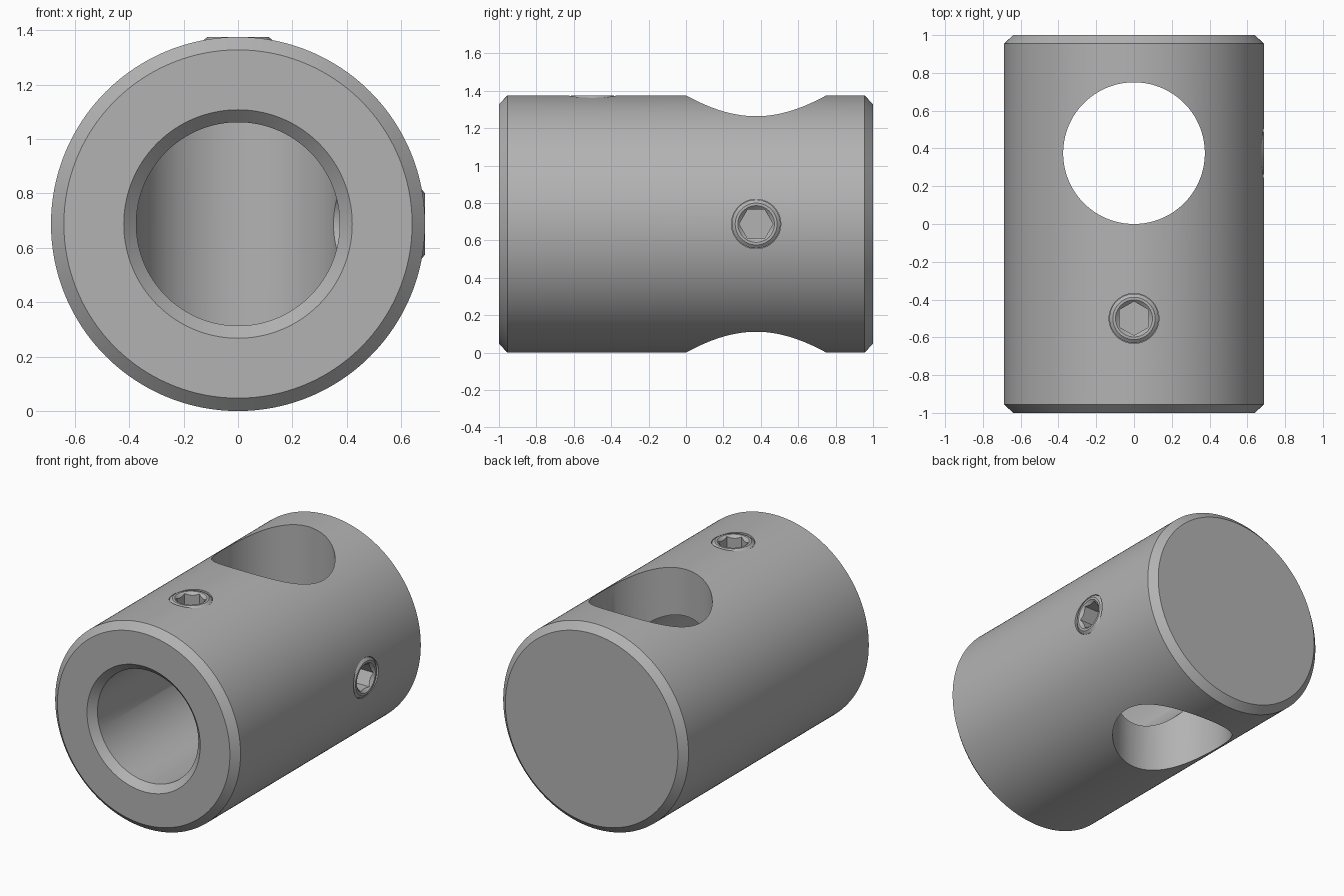
import bpy, bmesh
from math import pi, sin, cos, radians
from mathutils import Matrix

cube = bpy.data.objects.get("Cube")
if cube:
    bpy.data.objects.remove(cube, do_unlink=True)

R = 0.6875        # body radius, also the height of its axis
BORE = 0.375      # radius of both tube sockets
SCREW = 0.13      # set screw radius

steel = bpy.data.materials.new("grey steel")
steel.use_nodes = True
colour = (0.45, 0.45, 0.45, 1)
steel.diffuse_color = colour
bsdf = next(n for n in steel.node_tree.nodes if n.type == 'BSDF_PRINCIPLED')
bsdf.inputs["Base Color"].default_value = colour


def lathe(name, profile, sides, place, phase=0.0):
    """Closed solid turned about local z from (radius, height) points, bottom to top."""
    bm = bmesh.new()
    rings = [[bm.verts.new((r * cos(phase + 2 * pi * i / sides),
                            r * sin(phase + 2 * pi * i / sides), z))
              for i in range(sides)] for r, z in profile]
    for low, high in zip(rings, rings[1:]):
        for i in range(sides):
            j = (i + 1) % sides
            bm.faces.new((low[i], low[j], high[j], high[i]))
    bm.faces.new(rings[0][::-1])
    bm.faces.new(rings[-1])
    bm.transform(place)
    mesh = bpy.data.meshes.new(name)
    bm.to_mesh(mesh)
    bm.free()
    mesh.materials.append(steel)
    obj = bpy.data.objects.new(name, mesh)
    bpy.context.collection.objects.link(obj)
    return obj


def select(obj):
    bpy.ops.object.select_all(action='DESELECT')
    obj.select_set(True)
    bpy.context.view_layer.objects.active = obj


def cut(obj, cutter):
    """Subtract the cutter and discard it."""
    mod = obj.modifiers.new("cut", 'BOOLEAN')
    mod.operation = 'DIFFERENCE'
    mod.solver = 'EXACT'
    mod.object = cutter
    select(obj)
    bpy.ops.object.modifier_apply(modifier=mod.name)
    bpy.data.objects.remove(cutter, do_unlink=True)


def smooth(obj):
    select(obj)
    bpy.ops.object.shade_smooth_by_angle(angle=radians(25))


# Chamfered round body lying along y
axis = Matrix.Translation((0, 0, R)) @ Matrix.Rotation(-pi / 2, 4, 'X')
body = lathe("connector_body", [(0.64, -1), (R, -0.955), (R, 0.955), (0.64, 1)], 192, axis)

# Vertical through socket, then the front socket with a chamfered mouth that meets it
cut(body, lathe("through_cutter", [(BORE, -0.2), (BORE, 1.6)], 128,
                Matrix.Translation((0, 0.375, 0))))
cut(body, lathe("bore_cutter", [(0.52, -1.1), (0.42, -1), (BORE - 0.001, -0.955),
                                (BORE - 0.001, 0.37)], 128, axis))

# Set screws: one on top for the front socket, one on the left for the through socket
places = {
    "top_set_screw": Matrix.Translation((0, -0.5, R)),
    "side_set_screw": Matrix.Translation((0, 0.375, R)) @ Matrix.Rotation(pi / 2, 4, 'Y'),
}
for name, place in places.items():
    cut(body, lathe("hole_cutter", [(SCREW + 0.002, 0), (SCREW + 0.002, 0.9)], 64, place))
    screw = lathe(name, [(0.11, 0.38), (SCREW, 0.4), (SCREW, R - 0.014), (0.112, R)],
                  64, place)
    # Hexagonal key socket with a countersunk edge
    cut(screw, lathe("countersink_cutter", [(0.076, R - 0.02), (0.098, R), (0.108, R + 0.01)],
                     64, place))
    cut(screw, lathe("hex_cutter", [(0.09, R - 0.12), (0.09, R + 0.05)], 6, place, pi / 2))
    smooth(screw)
smooth(body)
